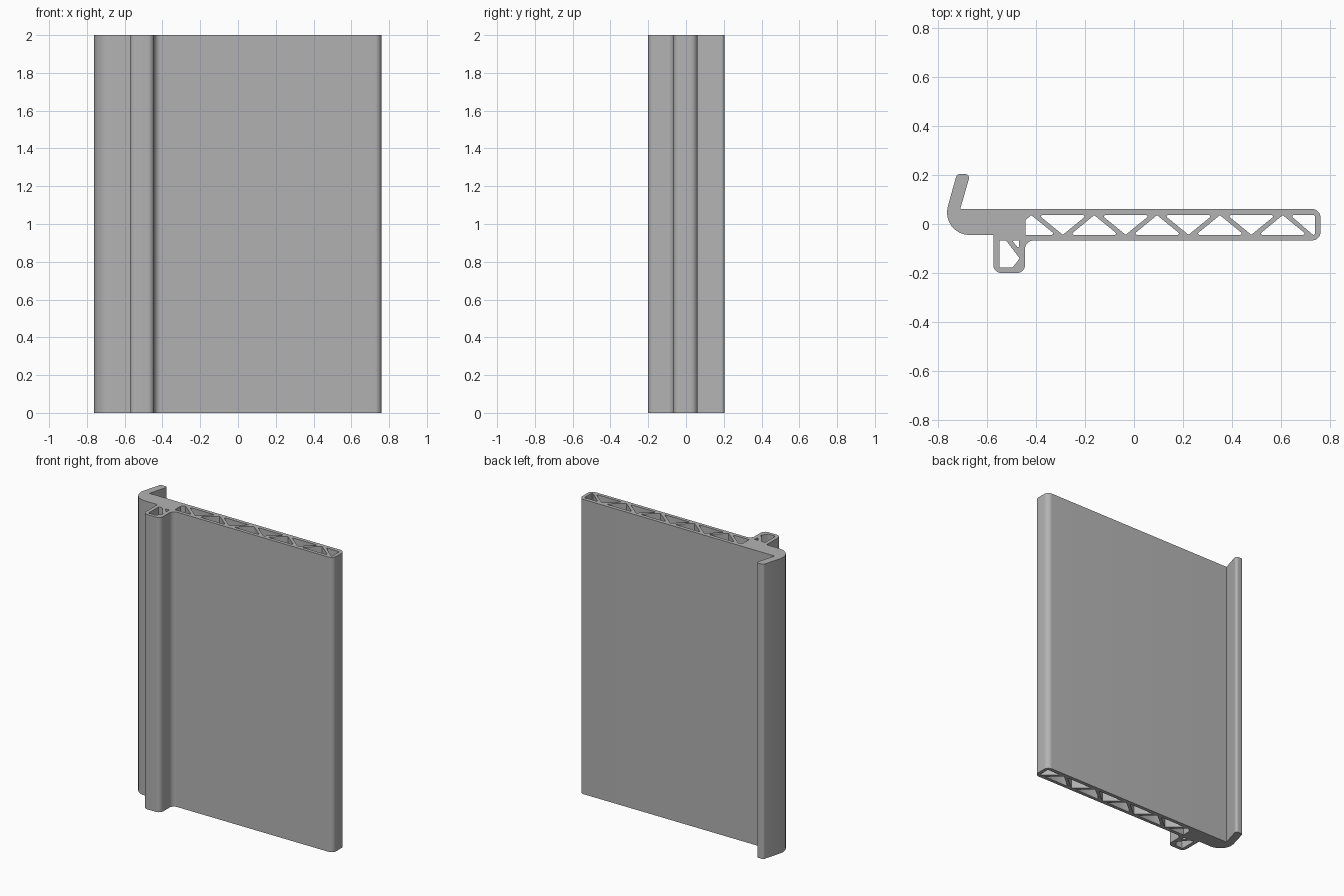
import bpy
import math
from mathutils import Vector

if "Cube" in bpy.data.objects:
    bpy.data.objects.remove(bpy.data.objects["Cube"], do_unlink=True)

HEIGHT = 2.0
TOP, BOTTOM = 0.036, -0.044      # inner faces of the panel walls
LEFT, RIGHT = -0.443, 0.737      # ends of the hollow part


def rounded(corners, steps=6):
    """Fillet a closed outline given as (x, y, radius) corners."""
    out = []
    n = len(corners)
    for i, (x, y, r) in enumerate(corners):
        p = Vector((x, y))
        if r == 0:
            out.append(p)
            continue
        a = (Vector(corners[i - 1][:2]) - p).normalized()
        b = (Vector(corners[(i + 1) % n][:2]) - p).normalized()
        half = a.angle(b) / 2
        start = p + a * (r / math.tan(half))
        centre = p + (a + b).normalized() * (r / math.sin(half))
        arm = start - centre
        sweep = math.pi - 2 * half
        # turn in the direction of travel
        sign = 1 if (-a).cross(b) > 0 else -1
        for k in range(steps + 1):
            t = sign * sweep * k / steps
            c, s = math.cos(t), math.sin(t)
            out.append(centre + Vector((arm.x * c - arm.y * s, arm.x * s + arm.y * c)))
    return out


def add_loop(curve, corners, steps=6):
    pts = rounded(corners, steps)
    spline = curve.splines.new("POLY")
    spline.points.add(len(pts) - 1)
    for point, p in zip(spline.points, pts):
        point.co = (p.x, p.y, 0, 1)
    spline.use_cyclic_u = True


curve = bpy.data.curves.new("profile", "CURVE")
curve.dimensions = "2D"
curve.fill_mode = "BOTH"
curve.extrude = HEIGHT / 2

# Outer outline: panel, square rib, rounded heel and leaning lip
add_loop(curve, [
    (0.76, 0.061, 0.035), (-0.708, 0.061, 0), (-0.667, 0.203, 0.015),
    (-0.722, 0.203, 0.015), (-0.791, -0.045, 0.092), (-0.573, -0.045, 0),
    (-0.573, -0.2, 0.033), (-0.444, -0.2, 0.033), (-0.444, -0.067, 0.035),
    (0.76, -0.067, 0.035),
], 8)

# Triangular cells of the truss, alternately pointing back and front
PITCH, HALF, R = 0.128, 0.098, 0.005
for i in range(10):
    apex = -0.418 + PITCH * i
    tip, base = (TOP, BOTTOM) if i % 2 == 0 else (BOTTOM, TOP)
    slope = (base - tip) / HALF
    if i == 0:      # cell cut short by the solid heel
        cell = [(LEFT, base, 0), (apex + HALF, base, R), (apex, tip, R),
                (LEFT, tip + slope * (apex - LEFT), 0)]
    elif i == 9:    # cell cut short by the end wall
        cell = [(apex - HALF, base, R), (RIGHT, base, R), (RIGHT, tip, R),
                (apex - 0.005, tip, 0)]
    else:
        cell = [(apex - HALF, base, R), (apex + HALF, base, R), (apex, tip, R)]
    add_loop(curve, cell, 3)

# Cells of the square rib
add_loop(curve, [(-0.548, -0.067, 0), (-0.521, -0.067, 0), (-0.466, -0.14, 0.004),
                 (-0.495, -0.178, 0.008), (-0.548, -0.178, 0.006)], 3)
add_loop(curve, [(-0.497, -0.067, 0.004), (-0.468, -0.067, 0),
                 (-0.468, -0.102, 0.004)], 3)

# Turn the filled profile into a mesh standing on the ground
helper = bpy.data.objects.new("profile_helper", curve)
bpy.context.collection.objects.link(helper)
bpy.context.view_layer.update()
graph = bpy.context.evaluated_depsgraph_get()
mesh = bpy.data.meshes.new_from_object(helper.evaluated_get(graph))
bpy.data.objects.remove(helper, do_unlink=True)
panel = bpy.data.objects.new("hollow_panel_profile", mesh)
mesh.name = "hollow_panel_profile"
bpy.context.collection.objects.link(panel)
for v in mesh.vertices:
    v.co.z += HEIGHT / 2

# One plain grey
grey = bpy.data.materials.new("plain grey")
grey.use_nodes = True
colour = (0.45, 0.45, 0.45, 1)
grey.diffuse_color = colour
grey.node_tree.nodes["Principled BSDF"].inputs["Base Color"].default_value = colour
mesh.materials.clear()
mesh.materials.append(grey)

# Weld the caps to the walls, then smooth the fillets
bpy.ops.object.select_all(action="DESELECT")
panel.select_set(True)
bpy.context.view_layer.objects.active = panel
bpy.ops.object.mode_set(mode="EDIT")
bpy.ops.mesh.select_all(action="SELECT")
bpy.ops.mesh.remove_doubles(threshold=0.0001)
bpy.ops.mesh.normals_make_consistent(inside=False)
bpy.ops.object.mode_set(mode="OBJECT")
bpy.ops.object.shade_smooth_by_angle(angle=math.radians(30))
